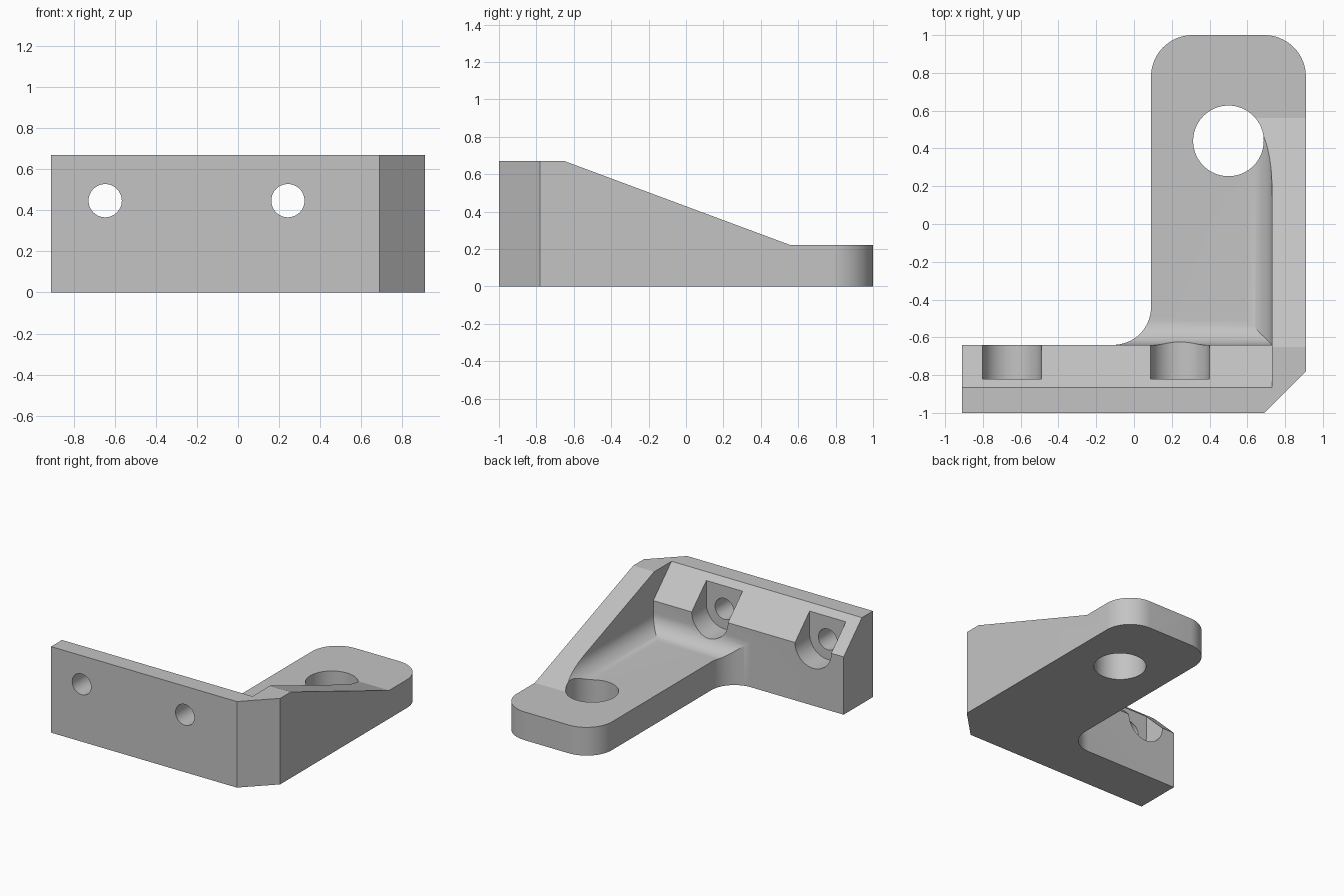
import bpy, bmesh
from math import sin, cos, radians

cube = bpy.data.objects.get("Cube")
if cube:
    bpy.data.objects.remove(cube, do_unlink=True)

# Main sizes
HALF_W, HALF_L, HEIGHT = 0.91, 1.0, 0.67
ARM_X, RIB_X = 0.09, 0.73        # inner edge of arm, inner face of side rib
WALL_Y, FLOOR = -0.64, 0.22      # back of front wall, top of arm
FILLET = 0.134
BOLTS = (-0.647, 0.243)
BOLT_Z = 0.447

grey = bpy.data.materials.new("plain_grey")
grey.use_nodes = True
colour = (0.55, 0.55, 0.55, 1)
grey.diffuse_color = colour
grey.node_tree.nodes["Principled BSDF"].inputs["Base Color"].default_value = colour


def arc(cx, cy, r, start, end, steps=16):
    angles = [radians(start + (end - start) * i / steps) for i in range(steps + 1)]
    return [(cx + r * cos(a), cy + r * sin(a)) for a in angles]


def prism(name, points, axis, low, high):
    """Extrude a 2D profile along an axis; the profile uses the other two axes in order."""
    place = {"x": lambda p, d: (d, p[0], p[1]),
             "y": lambda p, d: (p[0], d, p[1]),
             "z": lambda p, d: (p[0], p[1], d)}[axis]
    bm = bmesh.new()
    rings = [[bm.verts.new(place(p, d)) for p in points] for d in (low, high)]
    for ring in rings:
        bm.faces.new(ring)
    n = len(points)
    for i in range(n):
        j = (i + 1) % n
        bm.faces.new((rings[0][i], rings[0][j], rings[1][j], rings[1][i]))
    bmesh.ops.recalc_face_normals(bm, faces=bm.faces)
    mesh = bpy.data.meshes.new(name)
    bm.to_mesh(mesh)
    bm.free()
    mesh.materials.append(grey)
    obj = bpy.data.objects.new(name, mesh)
    bpy.context.collection.objects.link(obj)
    return obj


def combine(target, tool, operation="DIFFERENCE"):
    """Apply a boolean and delete the tool."""
    mod = target.modifiers.new("cut", "BOOLEAN")
    mod.operation, mod.object, mod.solver = operation, tool, "EXACT"
    bpy.context.view_layer.update()
    graph = bpy.context.evaluated_depsgraph_get()
    mesh = bpy.data.meshes.new_from_object(target.evaluated_get(graph))
    target.modifiers.clear()
    target.data = mesh
    bpy.data.objects.remove(tool, do_unlink=True)


# L-shaped footprint with rounded arm end, inner corner fillet and outer chamfer
R = 0.22
outline = [(-HALF_W, -HALF_L), (0.69, -HALF_L), (HALF_W, -0.78)]
outline += arc(HALF_W - R, HALF_L - R, R, 0, 90)
outline += arc(ARM_X + R, HALF_L - R, R, 90, 180)
outline += arc(ARM_X - 0.2, WALL_Y + 0.2, 0.2, 0, -90)
outline += [(-HALF_W, WALL_Y)]
bracket = prism("angle_bracket", outline, "z", 0, HEIGHT)

# Sloping top of the side rib, level over the arm end
slope = (HEIGHT - FLOOR) / (0.56 + 0.65)
combine(bracket, prism("slope_cutter", [
    (-1.1, HEIGHT + slope * 0.45), (0.56, FLOOR), (1.2, FLOOR), (1.2, 1), (-1.1, 1)],
    "x", -1.2, 1.2))

# Pocket above the arm, filleted at wall and rib, with the wall's top bevel
wall_profile = [(1.3, FLOOR), (1.3, 1.1), (-0.865, 1.1), (-0.865, HEIGHT), (WALL_Y, 0.45)]
wall_profile += arc(WALL_Y + FILLET, FLOOR + FILLET, FILLET, 180, 270)
rib_profile = [(-1.3, FLOOR)] + arc(RIB_X - FILLET, FLOOR + FILLET, FILLET, -90, 0)
rib_profile += [(RIB_X, 1.2), (-1.3, 1.2)]
pocket = prism("pocket_cutter", wall_profile, "x", -1.2, 1)
combine(pocket, prism("rib_cutter", rib_profile, "y", -1.4, 1.4), "INTERSECT")
combine(bracket, pocket)

# Large mounting hole through the arm
combine(bracket, prism("arm_hole_cutter", arc(0.5, 0.44, 0.187, 0, 360, 64)[:-1], "z", -0.2, 1))

# Bolt holes through the wall, each with a round-bottomed recess open at the top
for x in BOLTS:
    recess = arc(x, BOLT_Z, 0.156, 180, 360, 32) + [(x + 0.156, 0.9), (x - 0.156, 0.9)]
    combine(bracket, prism("recess_cutter", recess, "y", -0.82, -0.5))
    hole = arc(x, BOLT_Z, 0.081, 0, 360, 48)[:-1]
    combine(bracket, prism("bolt_hole_cutter", hole, "y", -1.2, -0.7))

bpy.ops.object.select_all(action="DESELECT")
bracket.select_set(True)
bpy.context.view_layer.objects.active = bracket
bpy.ops.object.shade_smooth_by_angle(angle=radians(20))
